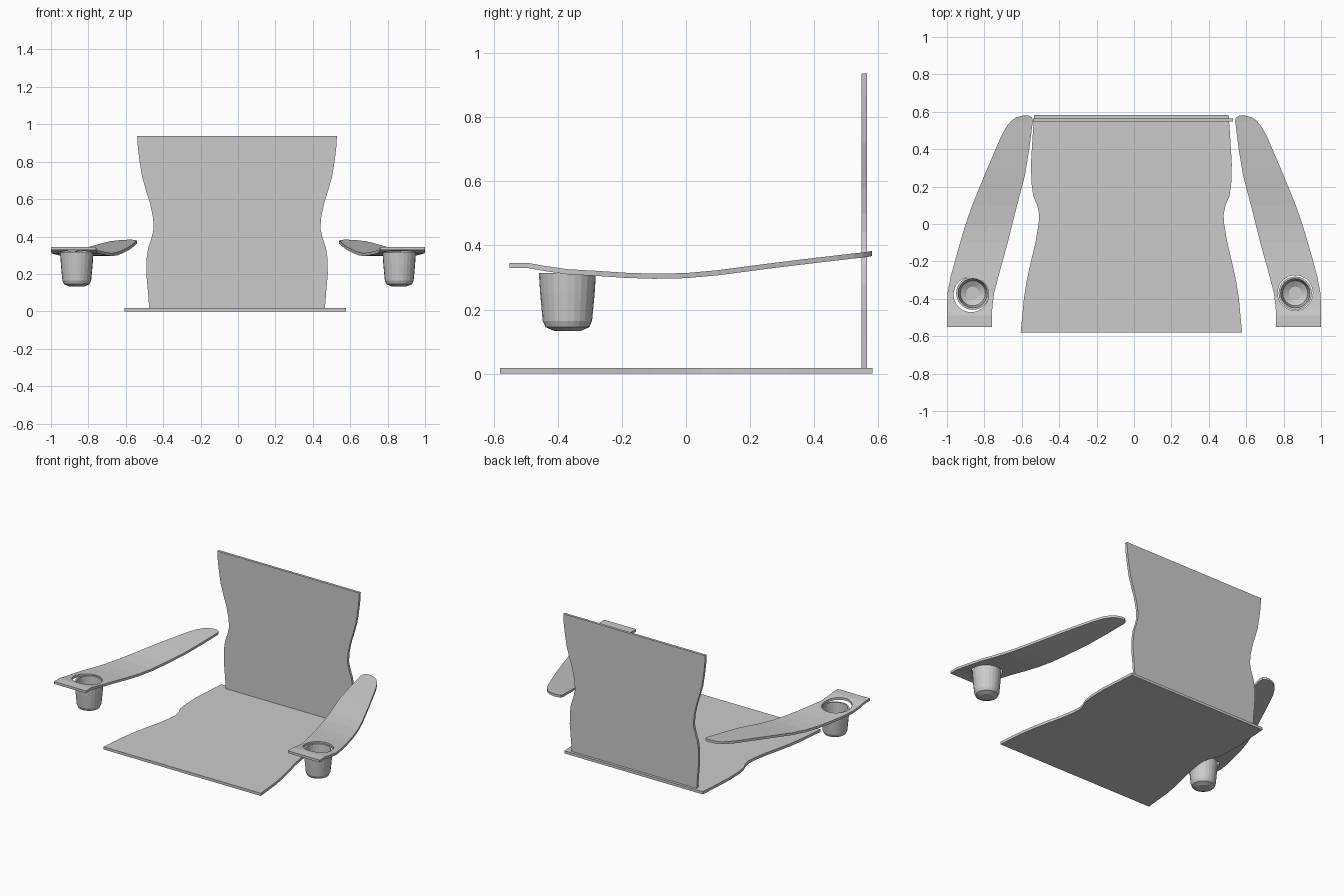
import bpy, bmesh
from math import cos, sin, pi

if "Cube" in bpy.data.objects:
    bpy.data.objects.remove(bpy.data.objects["Cube"])


def finish(name, bm, smooth=None):
    bmesh.ops.recalc_face_normals(bm, faces=bm.faces)
    me = bpy.data.meshes.new(name)
    bm.to_mesh(me)
    bm.free()
    ob = bpy.data.objects.new(name, me)
    bpy.context.collection.objects.link(ob)
    if smooth:
        bpy.ops.object.select_all(action='DESELECT')
        ob.select_set(True)
        bpy.context.view_layer.objects.active = ob
        bpy.ops.object.shade_smooth_by_angle(angle=smooth)
    return ob


def loft(name, rings):
    """Skin equal-length closed rings and cap both ends."""
    bm = bmesh.new()
    rows = [[bm.verts.new(p) for p in ring] for ring in rings]
    n = len(rows[0])
    for a, b in zip(rows, rows[1:]):
        for i in range(n):
            j = (i + 1) % n
            bm.faces.new((a[i], a[j], b[j], b[i]))
    bm.faces.new(rows[0])
    bm.faces.new(rows[-1])
    return finish(name, bm)


# Seat: (y, half width)
seat = [(-.58, .592), (-.5, .584), (-.4, .575), (-.3, .559), (-.2, .537), (-.1, .513),
        (0, .496), (.05, .493), (.1, .503), (.15, .525), (.22, .534), (.32, .537),
        (.42, .531), (.5, .526), (.582, .52)]
loft("seat", [[(-.014 - w, y, 0), (-.014 + w, y, 0), (-.014 + w, y, .018), (-.014 - w, y, .018)]
              for y, w in seat])

# Backrest: (z, half width)
back = [(.018, .470), (.1, .476), (.2, .485), (.28, .484), (.34, .475), (.39, .458),
        (.44, .446), (.5, .449), (.58, .466), (.65, .488), (.72, .508), (.8, .521),
        (.87, .530), (.937, .534)]
loft("backrest", [[(-.005 - w, .547, z), (-.005 + w, .547, z), (-.005 + w, .564, z), (-.005 - w, .564, z)]
                  for z, w in back])

# Armrests: (y, outer x, inner x, mid z)
arm = [(-.55, 1, .76, .337), (-.49, 1, .76, .337), (-.44, 1, .757, .328),
       (-.37, .997, .748, .318), (-.28, .98, .725, .313), (-.19, .955, .7, .307),
       (-.1, .93, .675, .304), (0, .9, .65, .306), (.1, .865, .625, .315),
       (.26, .8, .583, .336), (.4, .74, .56, .353), (.47, .71, .551, .361),
       (.52, .682, .545, .367), (.55, .657, .54, .370), (.57, .63, .546, .373), (.58, .59, .565, .375)]
# Cup profile: (radius, z), outer wall up from the base, then the inner wall down
cup = [(.04, .133), (.068, .145), (.077, .165), (.085, .25), (.089, .314),
       (.078, .314), (.075, .25), (.067, .175), (.035, .155)]
SIDES = 24

for side, s, hole_shift in (("left", -1, .009), ("right", 1, 0)):
    t = .008
    rest = loft(side + "_armrest", [[(s * o, y, z - t), (s * i, y, z - t), (s * i, y, z + t), (s * o, y, z + t)]
                                    for y, o, i, z in arm])

    # Round opening for the cup
    bm = bmesh.new()
    bmesh.ops.create_cone(bm, cap_ends=True, segments=32, radius1=.094, radius2=.094, depth=.3)
    cutter = finish("hole_cutter", bm)
    cutter.location = (s * (.862 + hole_shift), -.368 - hole_shift, .32)
    cutter.hide_render = True
    mod = rest.modifiers.new("cup_hole", 'BOOLEAN')
    mod.operation = 'DIFFERENCE'
    mod.solver = 'EXACT'
    mod.object = cutter
    bpy.context.view_layer.objects.active = rest
    bpy.ops.object.modifier_apply(modifier=mod.name)
    bpy.data.objects.remove(cutter)

    # Hollow cup holder hanging in the opening
    loft(side + "_cup_holder", [[(s * .862 + r * cos(2 * pi * k / SIDES), -.37 + r * sin(2 * pi * k / SIDES), z)
                                 for k in range(SIDES)] for r, z in cup])
